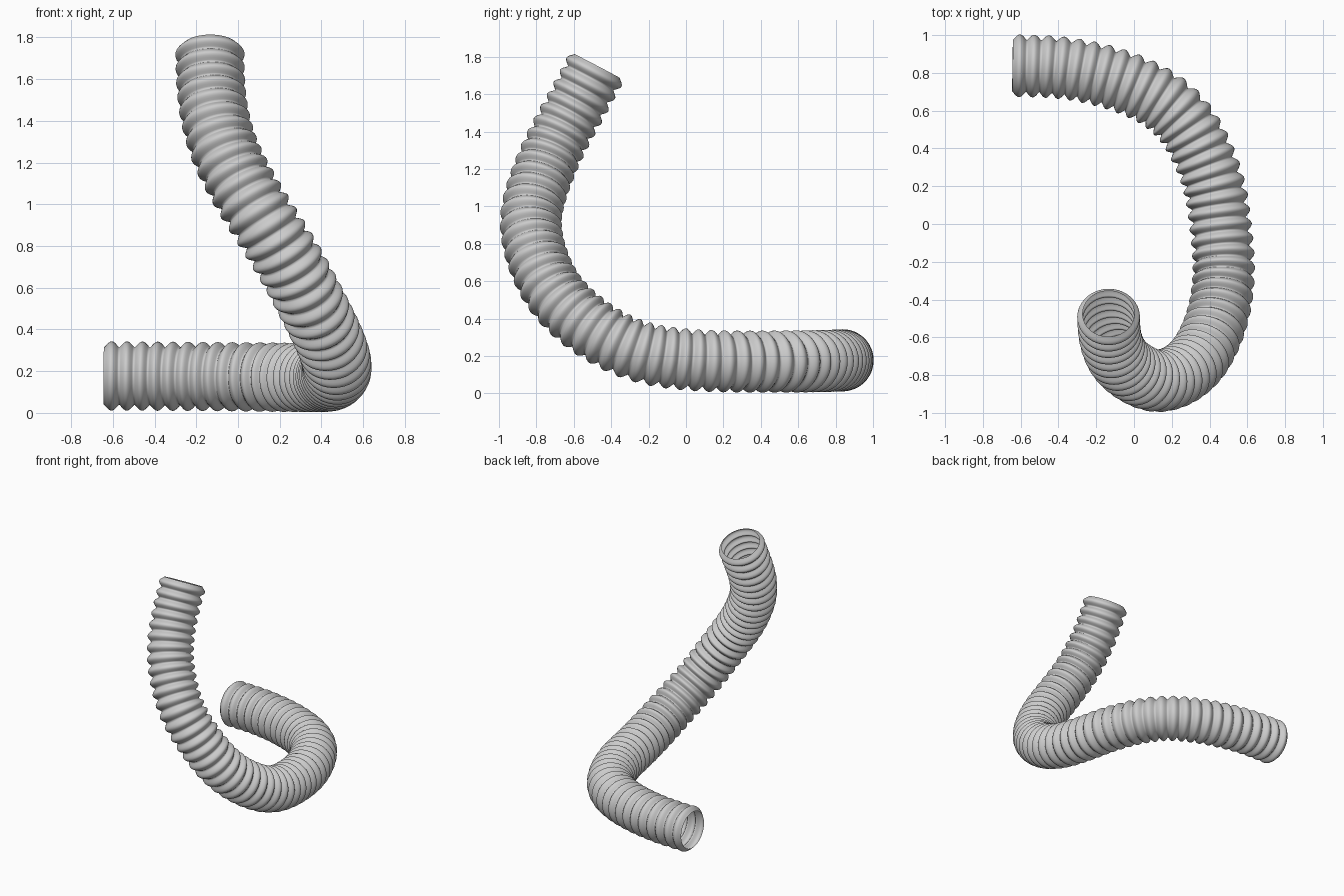
import bpy, bmesh, math
from mathutils import Vector

if "Cube" in bpy.data.objects:
    bpy.data.objects.remove(bpy.data.objects["Cube"])

# Centre line of the hose
PATH = [(-0.643, 0.838, 0.177), (-0.42, 0.832, 0.176), (-0.22, 0.80, 0.175),
        (-0.02, 0.74, 0.173), (0.17, 0.64, 0.171), (0.31, 0.485, 0.170),
        (0.42, 0.23, 0.170), (0.457, 0.0, 0.180), (0.478, -0.25, 0.220),
        (0.448, -0.48, 0.33), (0.365, -0.68, 0.50), (0.265, -0.785, 0.69),
        (0.155, -0.83, 0.87), (0.06, -0.818, 1.02), (-0.05, -0.75, 1.22),
        (-0.108, -0.665, 1.40), (-0.131, -0.57, 1.57), (-0.135, -0.475, 1.75)]
R_VALLEY, R_CREST = 0.137, 0.166
PITCH, STEPS, SIDES = 0.073, 10, 48


def smooth_path(pts, n=12):
    """Catmull-Rom through the points, then lightly relaxed."""
    p = [Vector(q) for q in pts]
    p = [2 * p[0] - p[1]] + p + [2 * p[-1] - p[-2]]
    out = []
    for i in range(1, len(p) - 2):
        a, b, c, d = p[i - 1:i + 3]
        for k in range(n):
            t = k / n
            out.append(0.5 * (2 * b + (c - a) * t + (2 * a - 5 * b + 4 * c - d) * t * t
                              + (3 * b - a - 3 * c + d) * t ** 3))
    out.append(p[-2])
    for _ in range(30):
        out = [out[0]] + [(out[i - 1] + 2 * out[i] + out[i + 1]) / 4
                          for i in range(1, len(out) - 1)] + [out[-1]]
    return out


def resample(pts, count):
    """Evenly spaced points along a polyline."""
    acc = [0.0]
    for a, b in zip(pts, pts[1:]):
        acc.append(acc[-1] + (b - a).length)
    out, j = [], 0
    for i in range(count + 1):
        s = acc[-1] * i / count
        while j < len(pts) - 2 and acc[j + 1] < s:
            j += 1
        out.append(pts[j].lerp(pts[j + 1], (s - acc[j]) / (acc[j + 1] - acc[j])))
    return out


line = smooth_path(PATH)
length = sum((b - a).length for a, b in zip(line, line[1:]))
ribs = round(length / PITCH)
pts = resample(line, ribs * STEPS)

# Corrugated wall swept along the centre line with a twist-free frame
bm = bmesh.new()
normal = Vector((0, 0, 1))
prev = None
for i, c in enumerate(pts):
    lo, hi = max(i - 5, 0), min(i + 5, len(pts) - 1)
    tangent = (pts[hi] - pts[lo]).normalized()
    normal = (normal - tangent * normal.dot(tangent)).normalized()
    side = tangent.cross(normal)
    r = R_VALLEY + (R_CREST - R_VALLEY) * math.sin(math.pi * (i % STEPS) / STEPS) ** 1.2
    ring = []
    for k in range(SIDES):
        a = 2 * math.pi * k / SIDES
        ring.append(bm.verts.new(c + r * (math.cos(a) * normal + math.sin(a) * side)))
    if prev:
        for k in range(SIDES):
            m = (k + 1) % SIDES
            bm.faces.new((prev[k], prev[m], ring[m], ring[k]))
    prev = ring
bmesh.ops.recalc_face_normals(bm, faces=bm.faces)
for f in bm.faces:
    f.smooth = True
mesh = bpy.data.meshes.new("corrugated_hose")
bm.to_mesh(mesh)
bm.free()
hose = bpy.data.objects.new("corrugated_hose", mesh)
bpy.context.collection.objects.link(hose)
